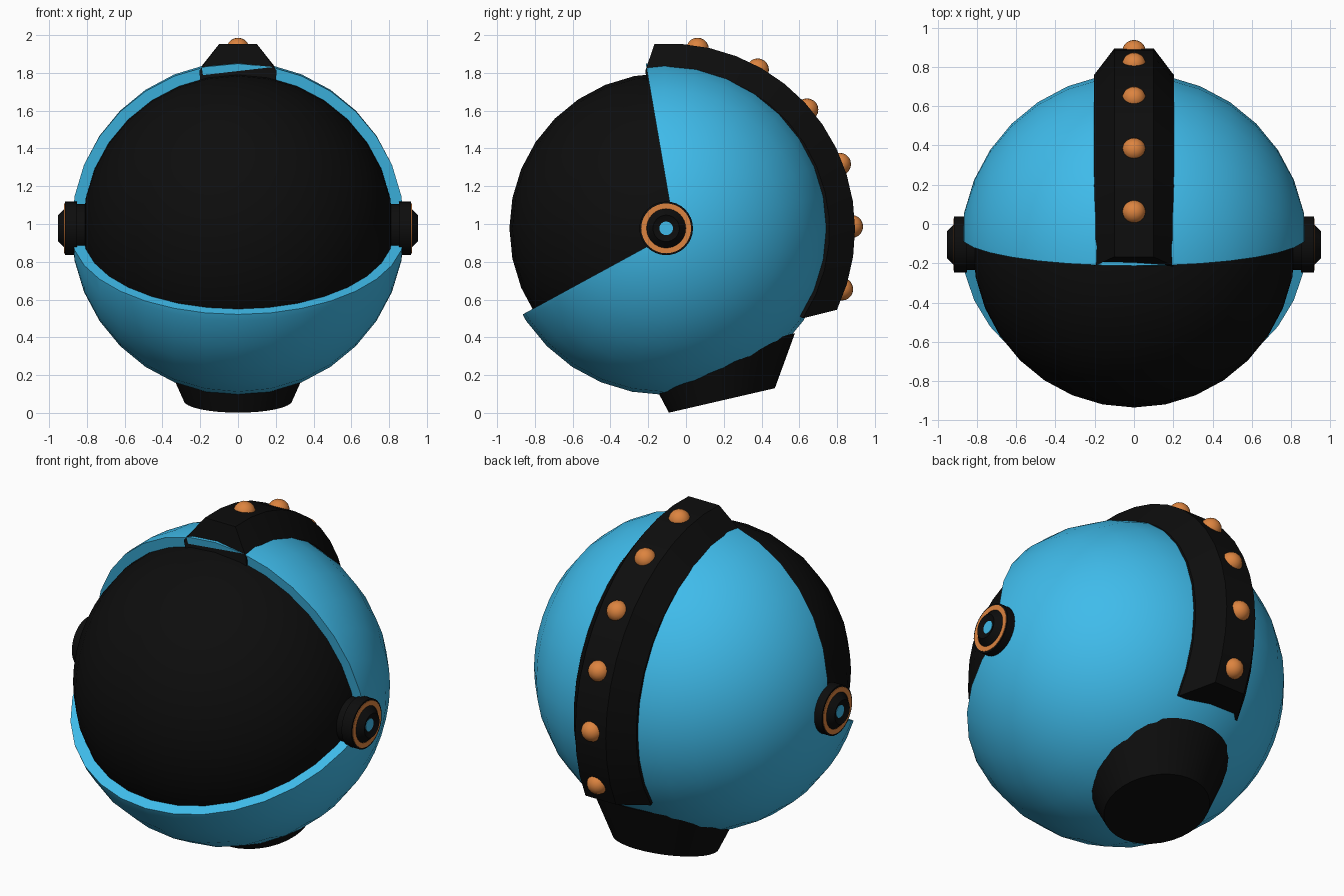
import bpy, bmesh
from math import sin, cos, radians, pi
from mathutils import Matrix, Vector

if "Cube" in bpy.data.objects:
    bpy.data.objects.remove(bpy.data.objects["Cube"])

CY, CZ = -0.113, 0.977          # helmet centre


def material(name, rgb):
    m = bpy.data.materials.new(name)
    m.diffuse_color = (*rgb, 1)
    m.use_nodes = True
    m.node_tree.nodes["Principled BSDF"].inputs["Base Color"].default_value = m.diffuse_color
    return m


BLUE = material("blue", (0.05, 0.50, 0.83))
BLACK = material("black", (0.004, 0.004, 0.004))
ORANGE = material("orange", (0.72, 0.23, 0.05))


def finish(name, bm, mat, angle=35):
    bmesh.ops.recalc_face_normals(bm, faces=bm.faces)
    me = bpy.data.meshes.new(name)
    bm.to_mesh(me)
    bm.free()
    ob = bpy.data.objects.new(name, me)
    bpy.context.collection.objects.link(ob)
    if mat:
        me.materials.append(mat)
    smooth(ob, angle)
    return ob


def smooth(ob, angle):
    bpy.ops.object.select_all(action='DESELECT')
    ob.select_set(True)
    bpy.context.view_layer.objects.active = ob
    bpy.ops.object.shade_smooth_by_angle(angle=radians(angle))


def sphere(name, r, loc, mat, seg=32):
    bm = bmesh.new()
    m = Matrix.Translation(loc) @ Matrix.Rotation(pi / 2, 4, 'Y')
    bmesh.ops.create_uvsphere(bm, u_segments=seg, v_segments=seg // 2, radius=r, matrix=m)
    return finish(name, bm, mat)


def loft(name, rings, mat, closed=False, angle=35):
    """Skin a list of equal point rings; cap the ends, or join last to first."""
    bm = bmesh.new()
    vs = [[bm.verts.new(p) for p in ring] for ring in rings]
    n = len(vs[0])
    pairs = list(zip(vs, vs[1:]))
    if closed:
        pairs.append((vs[-1], vs[0]))
    else:
        bm.faces.new(vs[0])
        bm.faces.new(vs[-1])
    for a, b in pairs:
        for i in range(n):
            j = (i + 1) % n
            bm.faces.new((a[i], a[j], b[j], b[i]))
    return finish(name, bm, mat, angle)


# Visor globe
sphere("visor", 0.822, (0, CY, CZ), BLACK)

# Shell: thick sphere with the face opening cut out by a wedge
shell = sphere("shell", 0.882, (0, CY, CZ), BLUE)
wedge = [(-0.06, 0.96), (-0.318, 2.46), (-2.06, 2.46), (-2.06, -0.13)]
cutter = loft("opening_cutter", [[(x, y, z) for y, z in wedge] for x in (-1.2, 1.2)], None)
cutter.hide_render = True
solid = shell.modifiers.new("thickness", 'SOLIDIFY')
solid.thickness = 0.064
solid.offset = -1
cut = shell.modifiers.new("opening", 'BOOLEAN')
cut.operation = 'DIFFERENCE'
cut.solver = 'EXACT'
cut.object = cutter
bpy.context.view_layer.update()
baked = bpy.data.meshes.new_from_object(shell.evaluated_get(bpy.context.evaluated_depsgraph_get()))
shell.modifiers.clear()
shell.data = baked
bpy.data.objects.remove(cutter)
smooth(shell, 35)

# Crest: trapezoid section swept over the back, with sloped ends
KY, KZ = -0.09, 0.97
section = [(-0.205, 0.85), (-0.1, 0.985), (0.1, 0.985), (0.205, 0.85), (0.2, 0.8), (-0.2, 0.8)]
rings = []
STEPS = 14
for i in range(STEPS + 1):
    t = i / STEPS
    ring = []
    for x, r in section:
        outer = r > 0.9
        start, end = (94.5, -25.5) if outer else (98.5, -33.5)
        a = radians(start + (end - start) * t)
        ring.append((x, KY + r * cos(a), KZ + r * sin(a)))
    rings.append(ring)
loft("crest", rings, BLACK, angle=30)

# Studs along the crest
for i in range(6):
    a = radians(81 - 20 * i)
    sphere(f"crest_stud_{i + 1}", 0.06, (0, KY + 0.968 * cos(a), KZ + 0.968 * sin(a)), ORANGE, 20)


# Ear pivots, mirrored left and right: lathe profiles of (x, radius)
def lathe(name, profile, side, mat, closed=False):
    rings = [[(side * x, -0.105 + r * cos(2 * pi * k / 32), CZ + r * sin(2 * pi * k / 32))
              for k in range(32)] for x, r in profile]
    loft(name, rings, mat, closed)


for label, s in (("left", -1), ("right", 1)):
    lathe(f"ear_hub_{label}", [(0.80, 0.13), (0.852, 0.13), (0.852, 0.142), (0.917, 0.142),
                               (0.917, 0.105), (0.952, 0.07), (0.935, 0.035)], s, BLACK)
    lathe(f"ear_ring_{label}", [(0.91, 0.132), (0.92, 0.132), (0.92, 0.104), (0.91, 0.104)],
          s, ORANGE, True)
    lathe(f"ear_cap_{label}", [(0.925, 0.036), (0.938, 0.036)], s, BLUE)

# Neck: tilted, flaring collar under the shell
tilt = radians(13)
u, up = Vector((0, cos(tilt), sin(tilt))), Vector((0, -sin(tilt), cos(tilt)))
base = Vector((0, 0.19, 0.066))
rings = []
for h, shift, r in ((0, 0, 0.288), (0.26, 0.05, 0.407)):
    c = base + up * h + u * shift
    rings.append([c + u * (r * cos(2 * pi * k / 32)) + Vector((r * sin(2 * pi * k / 32), 0, 0))
                  for k in range(32)])
loft("neck", rings, BLACK)
